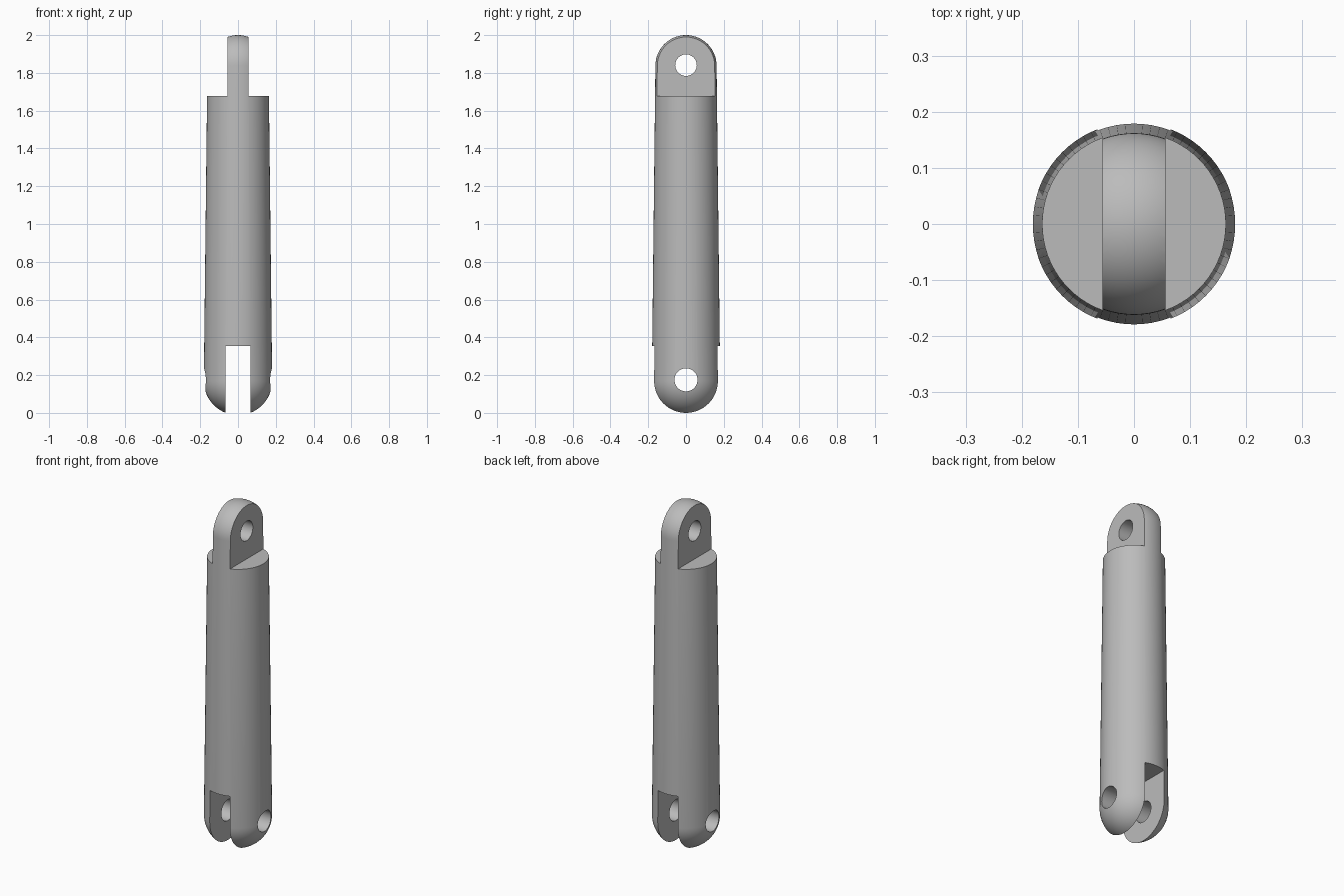
import bpy, bmesh
from math import cos, sin, pi
from mathutils import Matrix

cube = bpy.data.objects.get("Cube")
if cube:
    bpy.data.objects.remove(cube, do_unlink=True)

steel = bpy.data.materials.new("light_grey_metal")
steel.use_nodes = True
grey = (0.5, 0.5, 0.5, 1)
steel.diffuse_color = grey
steel.node_tree.nodes["Principled BSDF"].inputs["Base Color"].default_value = grey


def new_object(name, bm):
    bmesh.ops.recalc_face_normals(bm, faces=bm.faces)
    mesh = bpy.data.meshes.new(name)
    bm.to_mesh(mesh)
    bm.free()
    mesh.materials.append(steel)
    obj = bpy.data.objects.new(name, mesh)
    bpy.context.collection.objects.link(obj)
    return obj


def lathe(name, profile, segments=72):
    bm = bmesh.new()
    verts = [bm.verts.new((r, 0, z)) for r, z in profile]
    edges = [bm.edges.new(pair) for pair in zip(verts, verts[1:])]
    bmesh.ops.spin(bm, geom=verts + edges, axis=(0, 0, 1), cent=(0, 0, 0),
                   angle=2 * pi, steps=segments, use_duplicate=False)
    bmesh.ops.remove_doubles(bm, verts=bm.verts, dist=0.0001)
    return new_object(name, bm)


def box(name, x0, x1, z0, z1):
    bm = bmesh.new()
    bmesh.ops.create_cube(bm, size=1, matrix=Matrix.Translation(
        ((x0 + x1) / 2, 0, (z0 + z1) / 2)) @ Matrix.Diagonal((x1 - x0, 1, z1 - z0, 1)))
    return new_object(name, bm)


def cross_pin(name, radius, z):
    bm = bmesh.new()
    bmesh.ops.create_cone(bm, cap_ends=True, segments=48, radius1=radius, radius2=radius,
                          depth=1, matrix=Matrix.Translation((0, 0, z)) @ Matrix.Rotation(pi / 2, 4, "Y"))
    return new_object(name, bm)


# Tapered rod with a rounded end at the bottom and at the top
low_r, low_z, top_r, top_z = 0.181, 0.169, 0.162, 1.838
steps = 16
quarter = [i * pi / 2 / steps for i in range(steps + 1)]
profile = [(low_r * sin(a), low_z - low_r * cos(a)) for a in quarter]
profile += [(top_r * cos(a), top_z + top_r * sin(a)) for a in quarter]
rod = lathe("link_rod", profile)

# Clevis slot, tang shoulders and pin holes
tang = 0.0565
cutters = [
    box("clevis_slot_cutter", -0.065, 0.065, -0.3, 0.353),
    box("left_shoulder_cutter", tang, 0.5, 1.677, 2.3),
    box("right_shoulder_cutter", -0.5, -tang, 1.677, 2.3),
    cross_pin("clevis_hole_cutter", 0.061, 0.175),
    cross_pin("tang_hole_cutter", 0.057, 1.841),
]
bpy.context.view_layer.objects.active = rod
for cutter in cutters:
    mod = rod.modifiers.new(cutter.name, "BOOLEAN")
    mod.operation = "DIFFERENCE"
    mod.solver = "EXACT"
    mod.object = cutter
    bpy.ops.object.modifier_apply(modifier=mod.name)
for cutter in cutters:
    bpy.data.objects.remove(cutter, do_unlink=True)

bpy.ops.object.select_all(action="DESELECT")
rod.select_set(True)
bpy.ops.object.shade_smooth_by_angle(angle=pi / 6)
